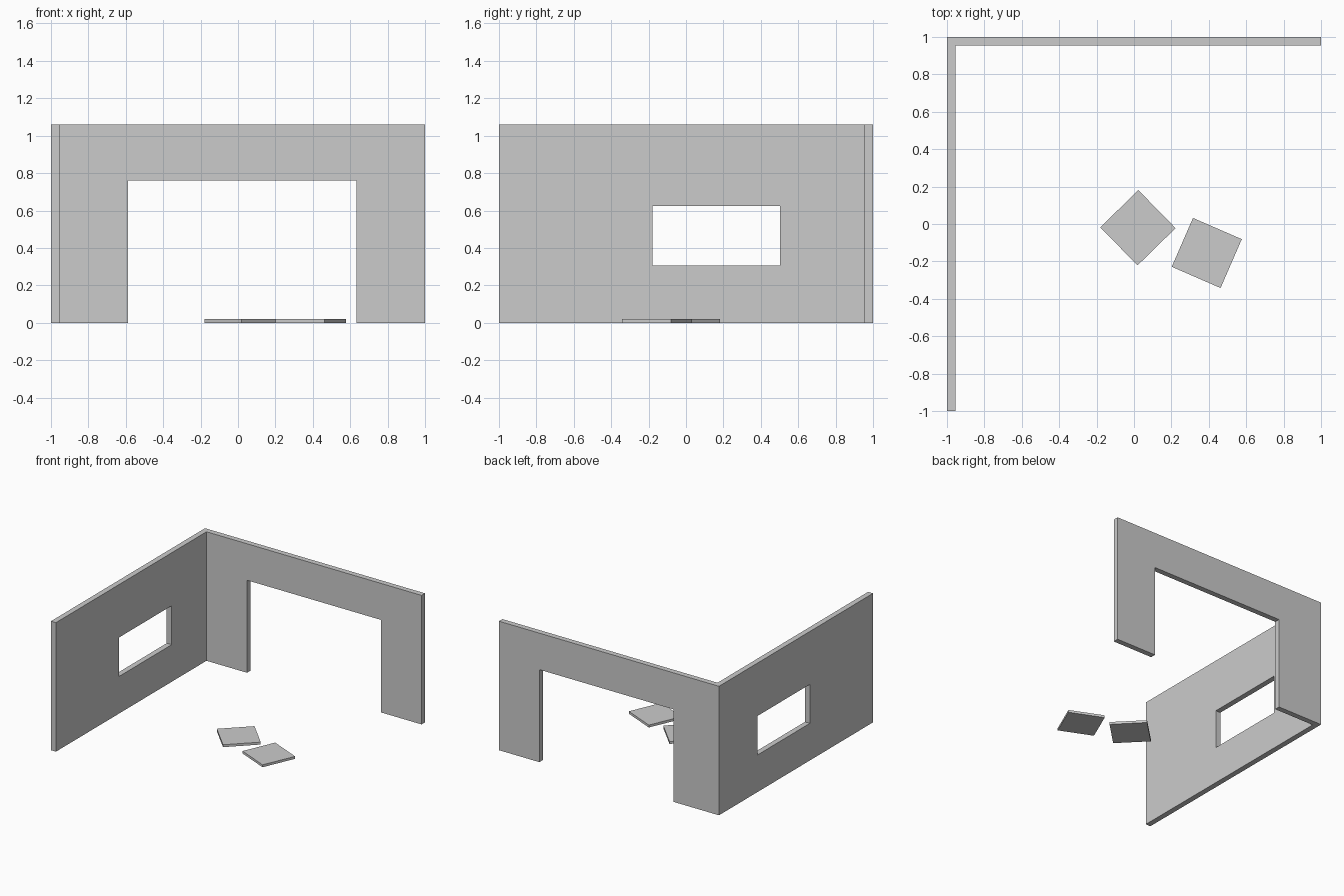
import bpy, bmesh
from math import radians
from mathutils import Matrix, Vector

if "Cube" in bpy.data.objects:
    bpy.data.objects.remove(bpy.data.objects["Cube"])

T = 0.045   # wall thickness
H = 1.06    # wall height


def panel(name, points, faces, thickness):
    """Extrude a flat set of faces into a solid slab."""
    bm = bmesh.new()
    verts = [bm.verts.new(p) for p in points]
    flat = [bm.faces.new([verts[i] for i in f]) for f in faces]
    new = bmesh.ops.extrude_face_region(bm, geom=flat, use_keep_orig=True)["geom"]
    moved = [v for v in new if isinstance(v, bmesh.types.BMVert)]
    bmesh.ops.translate(bm, verts=moved, vec=Vector(thickness))
    bmesh.ops.recalc_face_normals(bm, faces=bm.faces)
    mesh = bpy.data.meshes.new(name)
    bm.to_mesh(mesh)
    bm.free()
    obj = bpy.data.objects.new(name, mesh)
    bpy.context.collection.objects.link(obj)
    return obj


def rect(u0, u1, v0, v1):
    return [(u0, v0), (u1, v0), (u1, v1), (u0, v1)]


# Back wall with a wide doorway
left, right, top = -0.587, 0.633, 0.76
outline = [(-1, 0), (left, 0), (left, top), (right, top),
           (right, 0), (1, 0), (1, H), (-1, H)]
panel("back_wall", [(x, 1 - T, z) for x, z in outline], [range(8)], (0, T, 0))

# Left wall with a window: outer ring joined to inner ring
rings = rect(-1, 1 - T, 0, H) + rect(-0.18, 0.503, 0.305, 0.625)
ring_faces = [(i, (i + 1) % 4, (i + 1) % 4 + 4, i + 4) for i in range(4)]
panel("left_wall", [(-1, y, z) for y, z in rings], ring_faces, (T, 0, 0))

# Loose square floor tiles
S = 0.1423
for i, (x, y, angle) in enumerate([(0.021, -0.02, 44.4), (0.389, -0.155, -23.5)]):
    tile = panel(f"floor_tile_{i + 1}", [(u, v, 0) for u, v in rect(-S, S, -S, S)],
                 [range(4)], (0, 0, 0.02))
    tile.matrix_world = Matrix.Translation((x, y, 0)) @ Matrix.Rotation(radians(angle), 4, 'Z')
